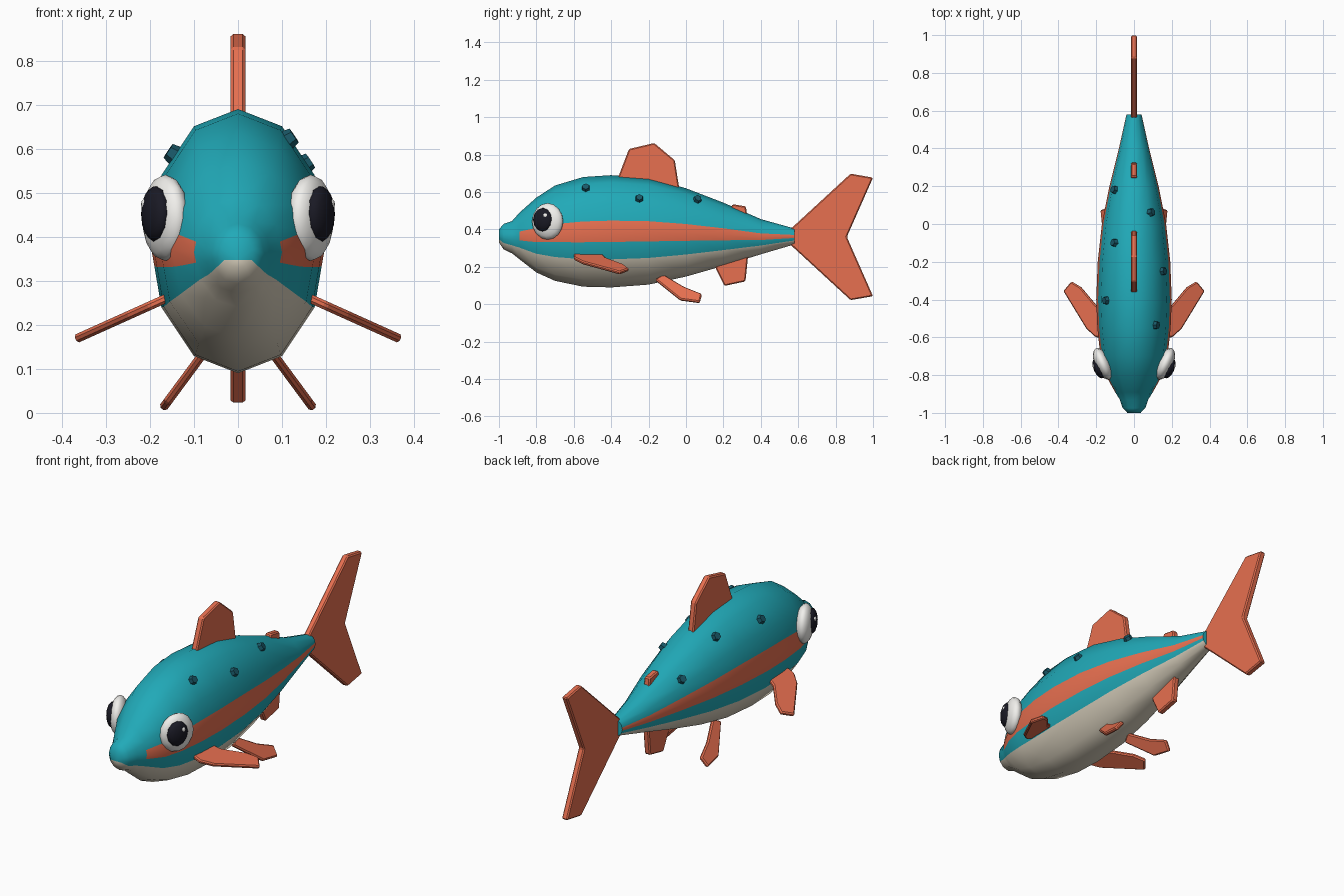
import bpy, bmesh, math
from mathutils import Vector
from mathutils.bvhtree import BVHTree

if "Cube" in bpy.data.objects:
    bpy.data.objects.remove(bpy.data.objects["Cube"])


def material(name, r, g, b):
    m = bpy.data.materials.new(name)
    m.diffuse_color = (r, g, b, 1)
    m.use_nodes = True
    m.node_tree.nodes["Principled BSDF"].inputs["Base Color"].default_value = m.diffuse_color
    return m


TEAL = material("teal", 0.015, 0.40, 0.48)
CORAL = material("coral", 0.80, 0.16, 0.08)
CREAM = material("cream", 0.68, 0.62, 0.50)
SPOT = material("dark_teal", 0.01, 0.10, 0.14)
WHITE = material("white", 0.88, 0.87, 0.84)
BLACK = material("black", 0.01, 0.01, 0.018)


def finish(name, bm, mats, smooth=None):
    bmesh.ops.recalc_face_normals(bm, faces=bm.faces[:])
    me = bpy.data.meshes.new(name)
    bm.to_mesh(me)
    for m in mats:
        me.materials.append(m)
    if smooth:
        me.shade_smooth()
        me.set_sharp_from_angle(angle=math.radians(smooth))
    ob = bpy.data.objects.new(name, me)
    bpy.context.collection.objects.link(ob)
    return ob


# Body: stations are (y, half width, bottom z, top z)
stations = [
    (-1.0, .035, .33, .40), (-.975, .06, .293, .43), (-.93, .075, .272, .445),
    (-.89, .10, .24, .49), (-.8, .15, .17, .57), (-.7, .178, .125, .635),
    (-.55, .194, .094, .68), (-.4, .20, .09, .69), (-.2, .192, .105, .675),
    (0, .17, .148, .62), (.2, .13, .205, .543), (.4, .08, .267, .455),
    (.58, .04, .32, .405)]
half = [(0, 1), (.5, .87), (.87, .5), (.95, .19), (1, 0),
        (.95, -.19), (.87, -.5), (.5, -.87), (0, -1)]
section = half + [(-x, z) for x, z in half[-2:0:-1]]
band = [0, 0, 0, 1, 1, 0, 2, 2]          # 0 back, 1 stripe, 2 belly
n = len(section)
bm = bmesh.new()
rings = [[bm.verts.new((x * w, y, (lo + hi) / 2 + z * (hi - lo) / 2))
          for x, z in section] for y, w, lo, hi in stations]
nose = bm.verts.new((0, -1.0, .347))
for j in range(n):
    k = (j + 1) % n
    colour = band[min(j, n - 1 - j)]
    for i in range(len(rings) - 1):
        f = bm.faces.new((rings[i][j], rings[i][k], rings[i + 1][k], rings[i + 1][j]))
        f.material_index = 0 if colour == 1 and i < 3 else colour
    f = bm.faces.new((nose, rings[0][k], rings[0][j]))
    f.material_index = 2 if colour == 2 else 0
bm.faces.new(rings[-1])
bmesh.ops.recalc_face_normals(bm, faces=bm.faces[:])
surface = BVHTree.FromBMesh(bm)
finish("body", bm, [TEAL, CORAL, CREAM], 50)


# Fins: flat outlines given thickness and a small bevel
def fin(name, points, thickness):
    bm = bmesh.new()
    bm.faces.new([bm.verts.new(p) for p in points])
    ob = finish(name, bm, [CORAL])
    s = ob.modifiers.new("thickness", 'SOLIDIFY')
    s.thickness, s.offset = thickness, 0
    b = ob.modifiers.new("soft_edge", 'BEVEL')
    b.width, b.segments = .006, 1
    return ob


upright = {
    "dorsal_fin": [(-.37, .66), (-.305, .83), (-.17, .862), (-.06, .77), (-.033, .60)],
    "rear_dorsal_fin": [(.22, .48), (.25, .535), (.32, .523), (.332, .44)],
    "anal_fin": [(.15, .25), (.16, .19), (.205, .098), (.318, .122), (.332, .26)],
    "tail_fin": [(.54, .385), (.88, .698), (1.0, .677), (.86, .36),
                 (1.0, .043), (.88, .022), (.54, .335)]}
for name, outline in upright.items():
    fin(name, [(0, y, z) for y, z in outline], .033)

pectoral = [(.13, -.60), (.20, -.60), (.25, -.555), (.372, -.355),
            (.33, -.305), (.28, -.335), (.20, -.43), (.13, -.46)]
pelvic = [(-.165, .13), (-.12, .155), (-.01, .09), (.085, .052), (.073, .008), (-.03, .022)]
for s, side in ((1, "right"), (-1, "left")):
    fin("pectoral_fin_" + side,
        [(s * x, y, .257 - .45 * (x - .17)) for x, y in pectoral], .02)
    fin("pelvic_fin_" + side,
        [(s * (.09 + (.12 - z) * .74), y, z) for y, z in pelvic], .02)


# Eyes: flattened balls turned outward and a little forward
def ball(name, centre, radii, mat, turn=0, seg=16):
    bm = bmesh.new()
    bmesh.ops.create_uvsphere(bm, u_segments=seg, v_segments=seg * 5 // 8, radius=1)
    for v in bm.verts:                    # put the poles on the outward axis
        v.co = Vector((v.co.z * radii[0], v.co.x * radii[1], v.co.y * radii[2]))
    ob = finish(name, bm, [mat], 60)
    ob.location = centre
    ob.rotation_euler.z = turn


for s, side in ((1, "right"), (-1, "left")):
    t = -s * math.radians(24)
    ball("eye_" + side, (s * .165, -.74, .443), (.042, .09, .098), WHITE, t)
    ball("pupil_" + side, (s * .187, -.765, .452), (.027, .056, .064), BLACK, t, 12)
    ball("eye_glint_" + side, (s * .206, -.752, .474), (.014, .016, .016), WHITE, t, 8)

# Spots: six-sided studs laid on the skin
spots = [(1, -.535, .62), (1, -.25, .563), (1, .06, .558),
         (-1, -.405, .585), (-1, -.10, .60), (-1, .18, .485)]
for i, (s, y, z) in enumerate(spots):
    hit, normal, _, _ = surface.ray_cast(Vector((s, y, z)), Vector((-s, 0, 0)))
    bm = bmesh.new()
    bmesh.ops.create_cone(bm, cap_ends=True, segments=6, radius1=.026, radius2=.019, depth=.03)
    ob = finish("spot_%d" % (i + 1), bm, [SPOT])
    ob.location = hit + normal * .003
    ob.rotation_euler = normal.to_track_quat('Z', 'Y').to_euler()
